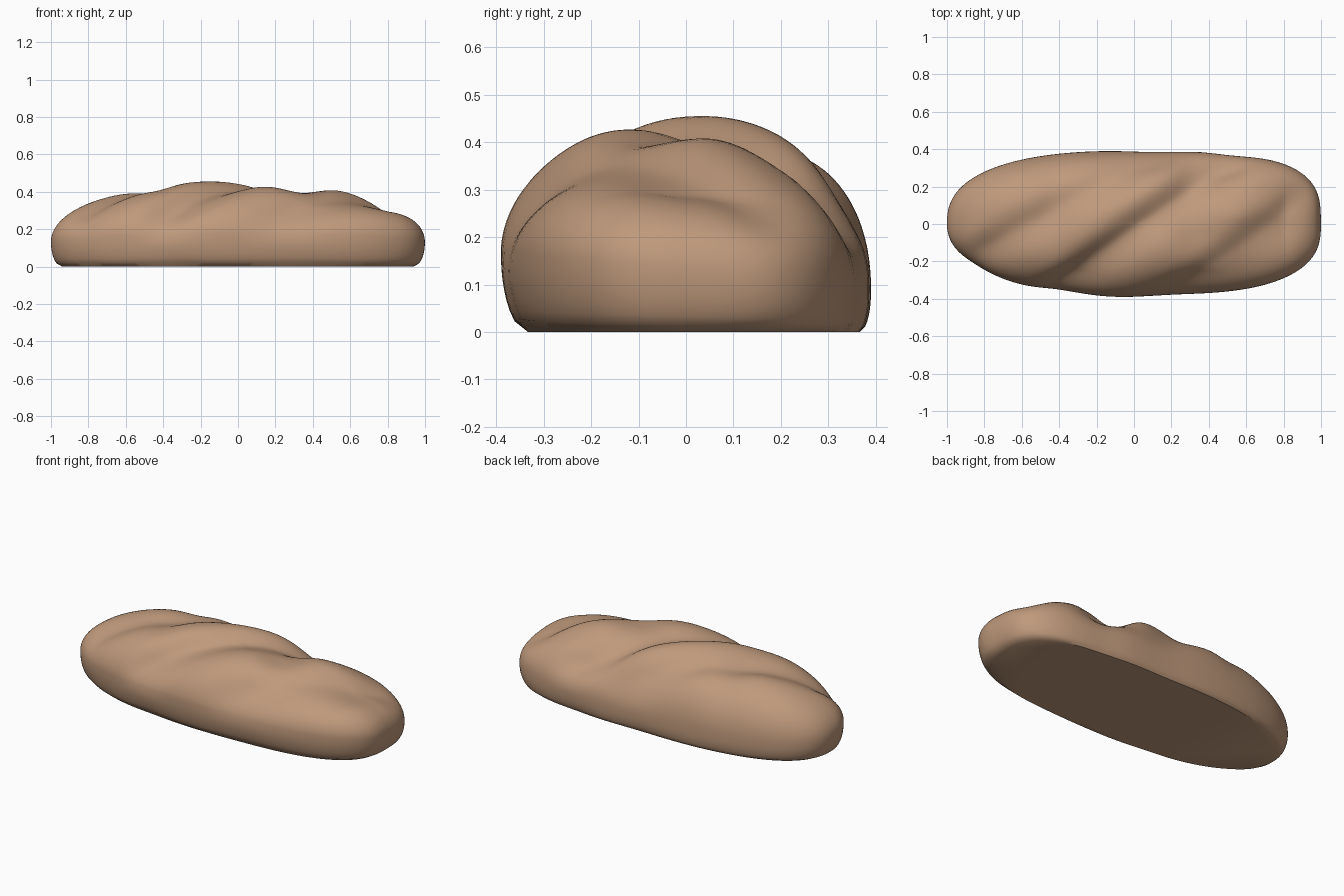
import bpy, bmesh, math
from mathutils import Vector

if "Cube" in bpy.data.objects:
    bpy.data.objects.remove(bpy.data.objects["Cube"])

SEG, RINGS, LOW = 144, 48, 8      # around, dome rings, rounded foot rings
TOP = 0.465                       # height of the crown

# diagonal twists: x where each crosses the centre line, x run per y,
# depth, width of the left bank, width of the right bank
GROOVES = [(-0.56, 1.70, 0.042, 0.09, 0.11),
           (0.05, 1.25, 0.066, 0.09, 0.12),
           (0.77, 1.35, 0.054, 0.11, 0.18)]
# dips of the crown line between the lobes: x, depth, width
DIPS = [(-0.43, 0.016, 0.10), (0.33, 0.050, 0.15)]


def smooth(t):
    t = min(max(t, 0), 1)
    return t * t * (3 - 2 * t)


def outline(a):
    """Plan outline: blunt at the back right, tapered at the front left."""
    c, s = math.cos(a), math.sin(a)
    n = (3.3 if s > 0 else 2.7) if c > 0 else (2.5 if s > 0 else 2.15)
    r = (abs(c) ** n + abs(s) ** n) ** (-1 / n)
    return c * r, s * r * 0.392


def groove(p):
    """Depth of the twisted grooves, fading out down the sides."""
    total = 0
    for x0, k, depth, left, right in GROOVES:
        d = (p.x - x0 - k * p.y) / math.sqrt(1 + k * k)
        total += depth * math.exp(-(d / (left if d < 0 else right)) ** 2)
    edge = min(max((1.0 - abs(p.x)) / 0.18, 0.15), 1)
    return total * edge * (0.17 + 0.83 * smooth((p.z - 0.10) / 0.25))


def dip(p):
    """Lowering of the crown line, and of the back of the right lobe."""
    total = sum(d * math.exp(-((p.x - x) / w) ** 2) for x, d, w in DIPS)
    total *= smooth((p.y + 0.28) / 0.24)
    total += 0.035 * smooth((p.x - 0.35) / 0.2) * smooth((p.y - 0.02) / 0.2)
    return total * smooth((p.z - 0.12) / 0.25)


# profile steps, foot to crown: (is dome, fraction)
steps = [(False, i / LOW) for i in range(LOW)]
steps += [(True, i / RINGS * math.pi / 2) for i in range(RINGS)]

# loaf body: the front bulges higher and its foot tucks in further
bm = bmesh.new()
rings = []
for dome, t in steps:
    ring = []
    for j in range(SEG):
        a = 2 * math.pi * j / SEG
        x, y = outline(a)
        s = math.sin(a)
        belt = 0.13 - 0.045 * s
        if dome:
            n = 2.1 + 0.2 * s
            c, h = math.cos(t), math.sin(t)
            r = (c ** n + h ** n) ** (-1 / n)
            g, z = c * r, belt + (TOP - belt) * h * r
        else:
            tuck = 0.06 + 0.09 * max(-s, 0) ** 2
            g = 1 - tuck * (1 - math.sqrt(1 - (1 - t) ** 2))
            z = belt * t
        ring.append(bm.verts.new((x * g, y * g, z)))
    rings.append(ring)
crown = bm.verts.new((0, 0, TOP))
for lo, hi in zip(rings, rings[1:]):
    for j in range(SEG):
        k = (j + 1) % SEG
        bm.faces.new((lo[j], lo[k], hi[k], hi[j]))
for j in range(SEG):
    bm.faces.new((rings[-1][j], rings[-1][(j + 1) % SEG], crown))
bm.normal_update()

# press the grooves into the dough along the surface normal
moves = [(v, v.co - v.normal * groove(v.co) - Vector((0, 0, dip(v.co))))
         for v in bm.verts]
foot = set(rings[0])
for v, co in moves:
    v.co = Vector((co.x, co.y, 0 if v in foot else max(co.z, 0.002)))

# flat base
bm.faces.new(list(reversed(rings[0])))
bmesh.ops.recalc_face_normals(bm, faces=bm.faces)
mesh = bpy.data.meshes.new("bread_loaf")
bm.to_mesh(mesh)
bm.free()

loaf = bpy.data.objects.new("bread_loaf", mesh)
bpy.context.collection.objects.link(loaf)
crust = bpy.data.materials.new("golden brown crust")
crust.diffuse_color = (0.52, 0.32, 0.20, 1)
crust.use_nodes = True
crust.node_tree.nodes["Principled BSDF"].inputs["Base Color"].default_value = crust.diffuse_color
mesh.materials.append(crust)

bpy.context.view_layer.objects.active = loaf
loaf.select_set(True)
bpy.ops.object.shade_smooth_by_angle(angle=math.radians(40))
